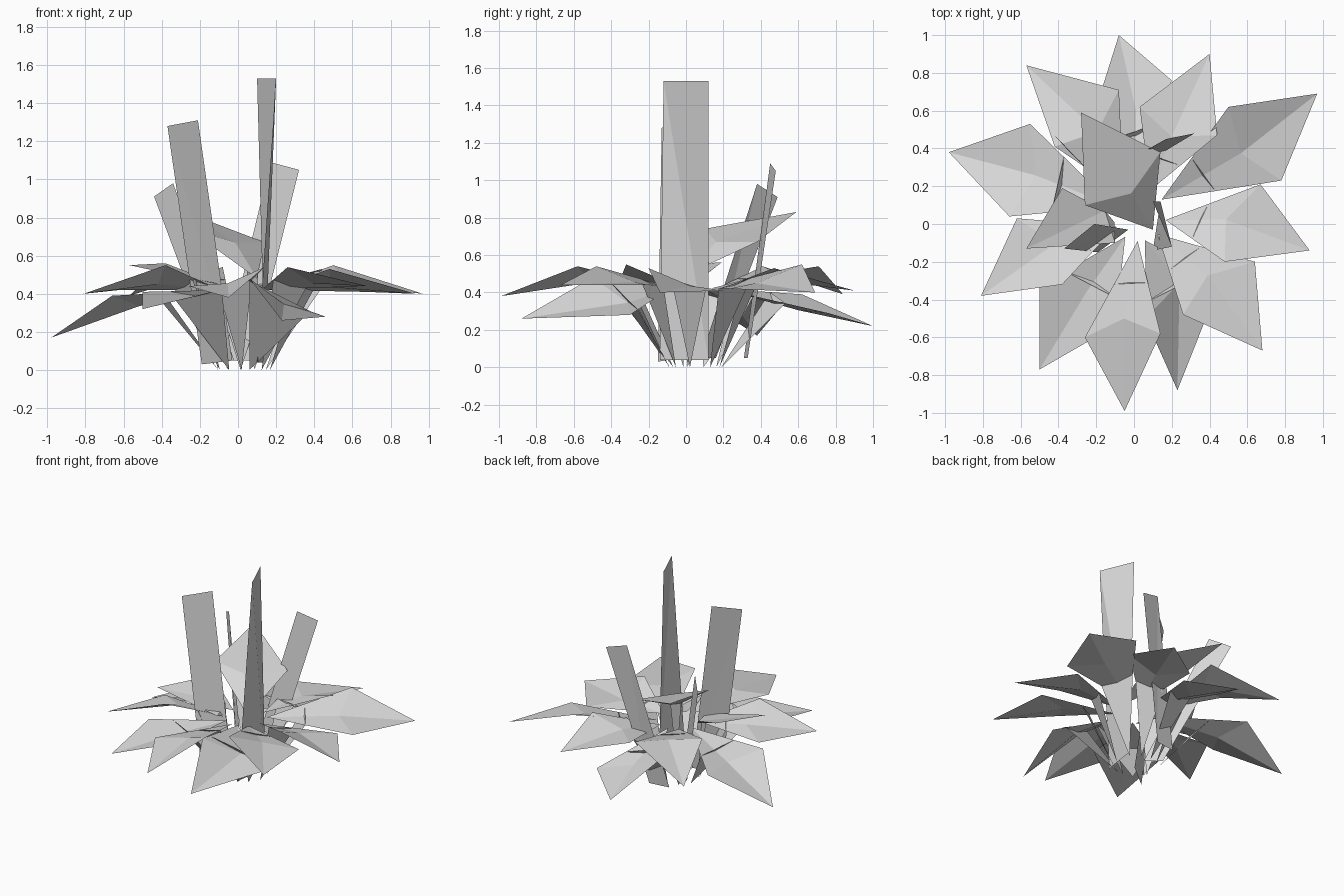
import bpy
import bmesh
from mathutils import Vector

# Remove the default cube only
default_cube = bpy.data.objects.get("Cube")
if default_cube:
    bpy.data.objects.remove(default_cube, do_unlink=True)

# One plain grey for the whole plant
grey = bpy.data.materials.new("plain_grey")
grey.use_nodes = True
grey_value = (.68, .68, .68, 1)
grey.diffuse_color = grey_value
shader = next(node for node in grey.node_tree.nodes if node.type == "BSDF_PRINCIPLED")
shader.inputs["Base Color"].default_value = grey_value
shader.inputs["Roughness"].default_value = .8

PLANT_CENTRE = Vector((.03, .05, 0))
CROWN_RADIUS = .14
NECK_HEIGHT = Vector((0, 0, .42))
FOLD_DEPTH = Vector((0, 0, .035))
FOLD_INSET = .09


def add_part(name, points, faces):
    """Turn a few corner points and faces into a flat shaded object."""
    mesh = bpy.data.meshes.new(name)
    bm = bmesh.new()
    corners = [bm.verts.new(point) for point in points]
    for face in faces:
        bm.faces.new([corners[index] for index in face])
    bmesh.ops.triangulate(bm, faces=bm.faces[:])
    bm.normal_update()
    bm.to_mesh(mesh)
    bm.free()
    mesh.materials.append(grey)
    part = bpy.data.objects.new(name, mesh)
    bpy.context.scene.collection.objects.link(part)
    return part


def add_leaf(name, tip, first_side, second_side, reach=.45, root=None):
    """Kite shaped leaf with a shallow fold, held up by a stem that narrows to the ground."""
    tip, first_side, second_side = map(Vector, (tip, first_side, second_side))
    outward = tip - PLANT_CENTRE
    outward.z = 0
    outward.normalize()
    root = Vector(root) if root else PLANT_CENTRE + outward * CROWN_RADIUS
    neck = root + NECK_HEIGHT
    fold = (first_side + second_side) / 2 - FOLD_DEPTH - outward * FOLD_INSET
    points = (neck, first_side, tip, second_side, fold)
    # Fan of facets around the lowest point of the fold
    add_part(name, points, [(edge, (edge + 1) % 4, 4) for edge in range(4)])
    # Stem spreading out to the underside of the leaf
    shoulders = [neck.lerp(side, reach) for side in (first_side, second_side)]
    add_part(name + "_stem", (root, *shoulders), [range(3)])


def add_blade(name, bottom_left, bottom_right, top_right, top_left):
    """Tall flat blade with a slight twist."""
    add_part(name, (bottom_left, bottom_right, top_right, top_left), [range(4)])


# Leaves around the front
add_leaf("front_leaf", (-.05, -.99, .38), (-.26, -.6, .44), (.14, -.58, .54))
add_leaf("front_low_leaf", (.23, -.88, .26), (.06, -.5, .48), (.46, -.3, .28), reach=.8)
add_leaf("front_left_leaf", (.68, -.67, .44), (.26, -.48, .54), (.64, -.2, .44))
add_leaf("front_right_leaf", (-.5, -.77, .32), (-.5, -.33, .41), (-.1, -.54, .42), reach=.7)

# Leaves on the two sides
add_leaf("left_leaf", (.93, -.14, .4), (.48, -.2, .53), (.67, .21, .41))
add_leaf("back_left_leaf", (.97, .69, .4), (.78, .23, .42), (.5, .62, .55))
add_leaf("right_leaf", (-.81, -.38, .4), (-.62, .03, .42), (-.38, -.32, .55))
add_leaf("right_drooping_leaf", (-.98, .38, .17), (-.55, .53, .35), (-.66, .04, .39), reach=.6)
add_leaf("right_inner_leaf", (-.57, -.13, .55), (-.38, .19, .56), (-.1, -.1, .45))

# Leaves around the back
add_leaf("back_leaf", (.4, .9, .41), (.44, .47, .53), (.03, .62, .47))
add_leaf("back_drooping_leaf", (-.08, 1, .22), (.2, .76, .29), (-.2, .62, .39), reach=.6)
add_leaf("back_right_leaf", (-.57, .84, .39), (-.08, .71, .54), (-.42, .41, .54))

# Raised leaf above the centre
add_leaf("raised_leaf", (-.28, .59, .83), (.14, .38, .67), (-.26, .1, .74),
         reach=.15, root=(.1, -.03, .06))

# Upright blades
add_blade("tallest_blade", (.14, .12, .04), (.1, -.14, .04), (.2, -.12, 1.53), (.1, .12, 1.53))
add_blade("right_blade", (-.19, -.15, .03), (-.03, -.03, .05), (-.21, 0, 1.31), (-.37, -.13, 1.28))
add_blade("left_blade", (-.08, .31, .05), (.07, .33, .05), (.32, .48, 1.05), (.17, .45, 1.09))
add_blade("back_blade", (-.12, .16, .05), (-.02, .08, .05), (-.34, .38, .98), (-.44, .49, .91))
